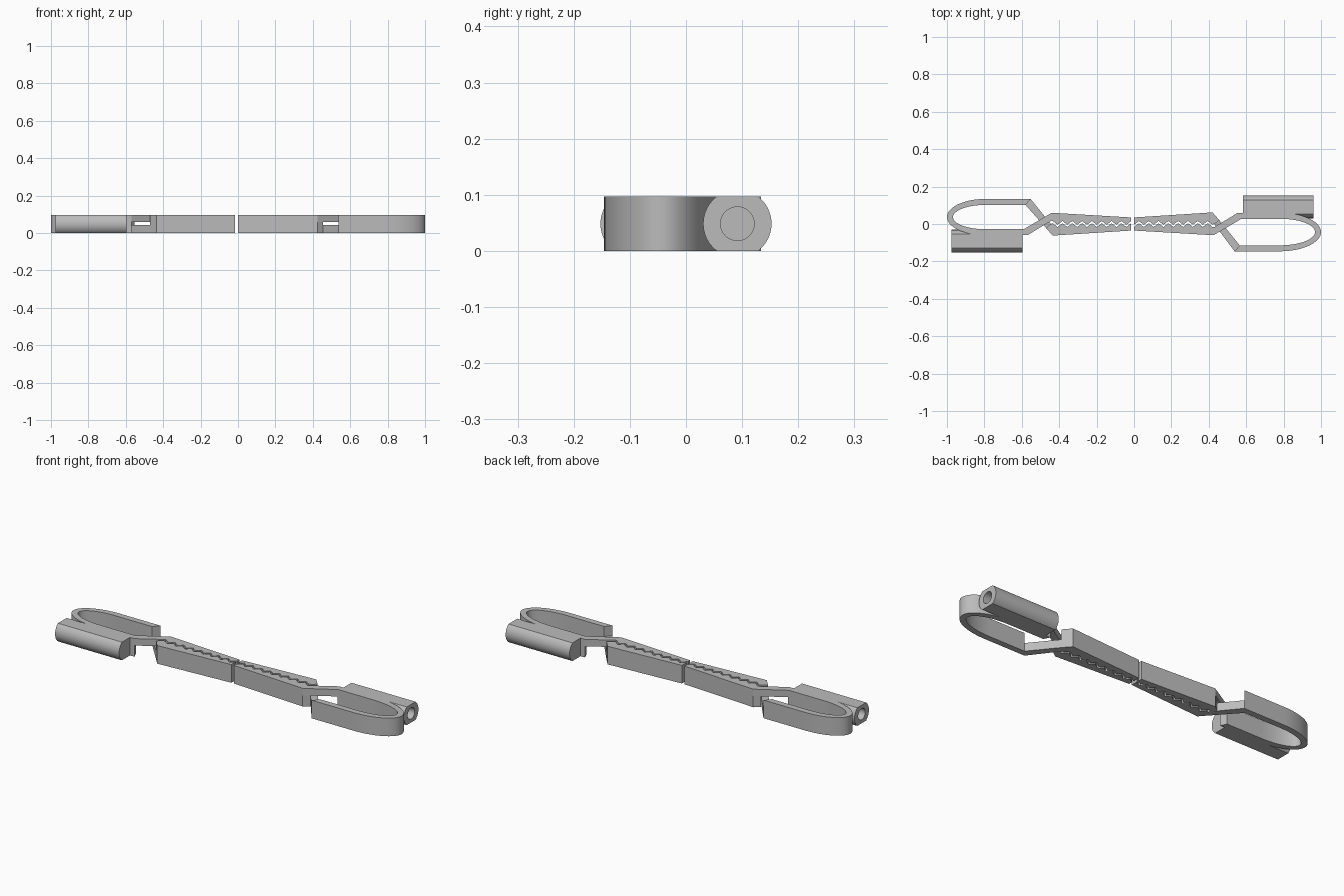
import bpy, bmesh, math

if "Cube" in bpy.data.objects:
    bpy.data.objects.remove(bpy.data.objects["Cube"])

H = 0.097          # clip height
TEETH = 8
grey = bpy.data.materials.new("plain grey")
grey.diffuse_color = (0.5, 0.5, 0.5, 1)
grey.use_nodes = True
grey.node_tree.nodes["Principled BSDF"].inputs["Base Color"].default_value = grey.diffuse_color


def finish(name, bm, side):
    # side 1 is the right clip, side -1 the same clip turned half round
    for v in bm.verts:
        if side < 0:
            v.co.x, v.co.y = -v.co.x - 0.015, -v.co.y
    bmesh.ops.recalc_face_normals(bm, faces=bm.faces)
    me = bpy.data.meshes.new(name)
    bm.to_mesh(me)
    bm.free()
    me.materials.append(grey)
    ob = bpy.data.objects.new(name, me)
    bpy.context.collection.objects.link(ob)
    bpy.ops.object.select_all(action='DESELECT')
    ob.select_set(True)
    bpy.context.view_layer.objects.active = ob
    bpy.ops.object.shade_smooth_by_angle(angle=math.radians(30))


def prism(name, outline, z0, z1, side):
    bm = bmesh.new()
    face = bm.faces.new([bm.verts.new((x, y, z0)) for x, y in outline])
    new = bmesh.ops.extrude_face_region(bm, geom=[face])["geom"]
    top = [g for g in new if isinstance(g, bmesh.types.BMVert)]
    bmesh.ops.translate(bm, verts=top, vec=(0, 0, z1 - z0))
    finish(name, bm, side)


def teeth(offset):
    # zigzag biting edge, from the hinge end to the tip
    pts = []
    for i in range(2 * TEETH + 1):
        pts.append((0.42 - i * 0.42 / (2 * TEETH), offset + (0.01 if i % 2 else -0.01)))
    return pts


def loop_outline(end, low):
    # spring loop: straight, half ellipse, straight, with constant thickness
    top, t, x0 = 0.06, 0.032, 0.78
    cy, ry, rx = (top + low) / 2, (top - low) / 2, end - x0
    def arc(d):
        return [(x0 + (rx - d) * math.cos(a), cy + (ry - d) * math.sin(a))
                for a in [math.pi / 2 - math.pi * i / 32 for i in range(33)]]
    return ([(0.555, top)] + arc(0) + [(0.538, low), (0.565, low + t)]
            + arc(t)[::-1] + [(0.57, top - t)])


def tube(name, x0, x1, depth, side):
    # round bar with flattened top and bottom and a blind hole in its outer end
    R, r, h, cy = 0.061, 0.030, H / 2, 0.0915
    a = math.asin(h / R)
    n = 12
    angles = [-a + 2 * a * i / n for i in range(n)]
    angles += [a + (math.pi - 2 * a) * i / n for i in range(n)]
    angles += [t + math.pi for t in angles]
    bm = bmesh.new()
    def ring(x, hole):
        vs = []
        for t in angles:
            d = r if hole else min(R, h / max(abs(math.sin(t)), 1e-6))
            vs.append(bm.verts.new((x, cy + d * math.cos(t), h + d * math.sin(t))))
        return vs
    rings = [ring(x0, False), ring(x1, False), ring(x1, True), ring(x1 - depth, True)]
    for p, q in zip(rings, rings[1:]):
        for i in range(len(p)):
            j = (i + 1) % len(p)
            bm.faces.new((p[i], p[j], q[j], q[i]))
    bm.faces.new(rings[0])
    bm.faces.new(rings[-1])
    finish(name, bm, side)


for side, word, end, low in ((1, "right", 1.0, -0.146), (-1, "left", 0.985, -0.134)):
    # toothed jaws
    prism(word + "_upper_jaw",
          [(0, 0.035), (0.42, 0.062), (0.455, 0.022), (0.44, 0.006)] + teeth(0.006),
          0, H, side)
    prism(word + "_lower_jaw",
          [(0, -0.035), (0.425, -0.06), (0.455, -0.038), (0.43, -0.018)] + teeth(-0.006),
          0, H, side)
    # crossing arms, one passing above the other
    prism(word + "_upper_arm",
          [(0.425, -0.06), (0.575, 0.028), (0.58, 0.06), (0.555, 0.06), (0.41, -0.028)],
          0.06, H, side)
    prism(word + "_lower_arm",
          [(0.538, low), (0.565, low + 0.032), (0.455, 0.022), (0.42, 0.05), (0.425, 0.005)],
          0, 0.043, side)
    # spring loop and grip tube
    prism(word + "_spring_loop", loop_outline(end, low), 0, H, side)
    tube(word + "_grip_tube", 0.582, 0.961, 0.3, side)
